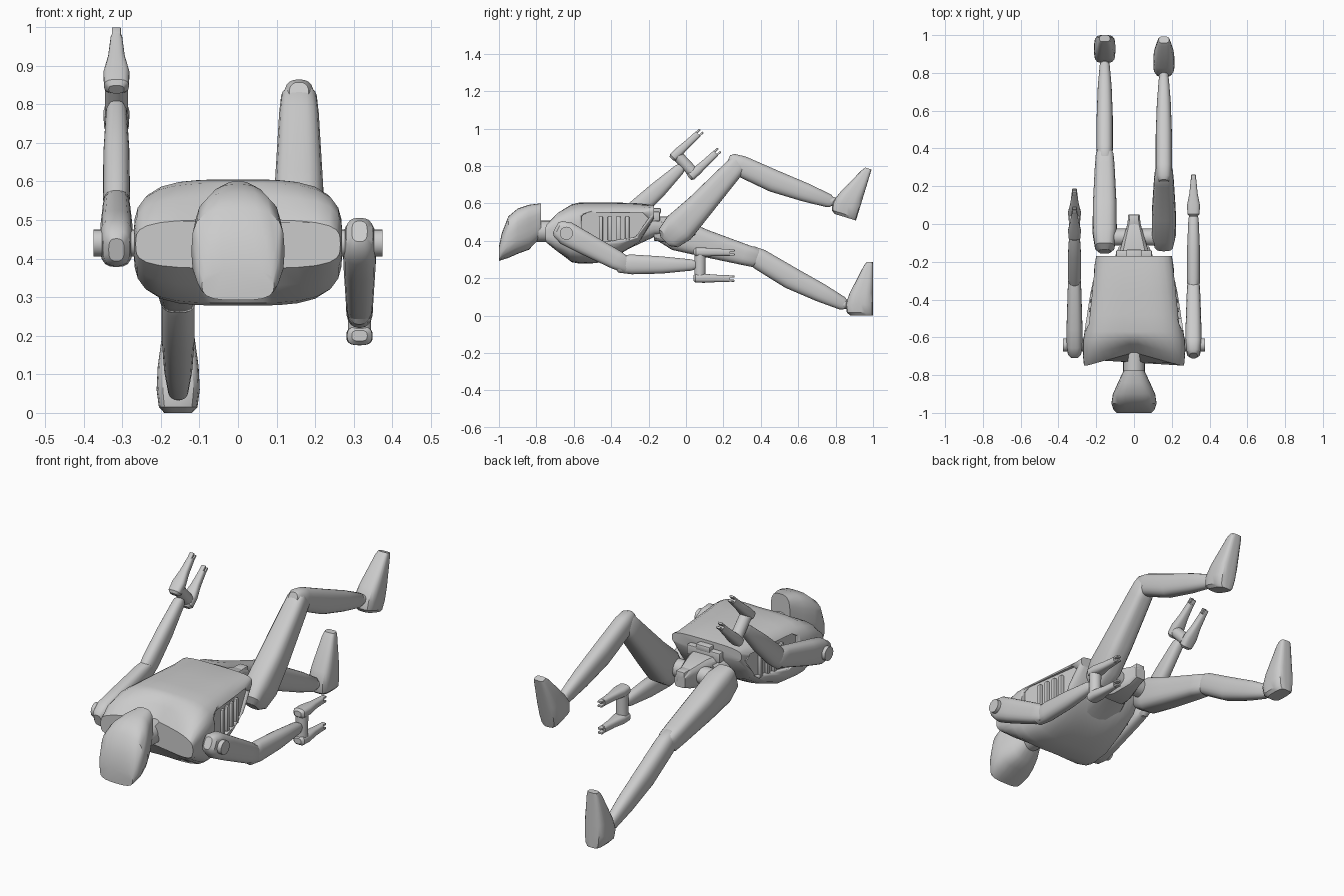
import bpy, bmesh
from math import sin, cos, pi, atan2, hypot, radians
from mathutils import Matrix, Vector

cube = bpy.data.objects.get("Cube")
if cube:
    bpy.data.objects.remove(cube, do_unlink=True)


def finish(name, bm, matrix=Matrix(), angle=35):
    bmesh.ops.recalc_face_normals(bm, faces=bm.faces)
    mesh = bpy.data.meshes.new(name)
    bm.to_mesh(mesh)
    bm.free()
    obj = bpy.data.objects.new(name, mesh)
    bpy.context.collection.objects.link(obj)
    obj.matrix_world = matrix
    bpy.ops.object.select_all(action='DESELECT')
    obj.select_set(True)
    bpy.context.view_layer.objects.active = obj
    bpy.ops.object.shade_smooth_by_angle(angle=radians(angle))
    return obj


def loft(name, stations, matrix=Matrix(), power=3, sides=24, warp=None):
    """Skin superellipse rings (y, half_width, top, bottom) along local y."""
    bm = bmesh.new()
    rings = []
    for y, hw, top, bottom in stations:
        mid, half = (top + bottom) / 2, (top - bottom) / 2
        ring = []
        for i in range(sides):
            a = 2 * pi * (i + 0.5) / sides
            c, s = cos(a), sin(a)
            r = (abs(c) ** power + abs(s) ** power) ** (-1 / power)
            ring.append(bm.verts.new((hw * c * r, y, mid + half * s * r)))
        rings.append(ring)
    for a, b in zip(rings, rings[1:]):
        for i in range(sides):
            j = (i + 1) % sides
            bm.faces.new((a[i], a[j], b[j], b[i]))
    bm.faces.new(rings[0])
    bm.faces.new(rings[-1])
    if warp:
        for v in bm.verts:
            warp(v.co)
    return finish(name, bm, matrix)


def cylinder(name, start, end, radius, matrix=Matrix()):
    start, end = Vector(start), Vector(end)
    axis = end - start
    place = Matrix.Translation((start + end) / 2) @ axis.to_track_quat('Z', 'Y').to_matrix().to_4x4()
    bm = bmesh.new()
    bmesh.ops.create_cone(bm, cap_ends=True, segments=24, radius1=radius, radius2=radius,
                          depth=axis.length, matrix=place)
    return finish(name, bm, matrix)


def box(name, centre, size, matrix=Matrix(), bevel=0.005):
    bm = bmesh.new()
    bmesh.ops.create_cube(bm, size=1, matrix=Matrix.Translation(centre) @ Matrix.Diagonal((*size, 1)))
    bmesh.ops.bevel(bm, geom=bm.edges[:], offset=bevel, segments=2, affect='EDGES', profile=0.5)
    return finish(name, bm, matrix)


def frame(x, joint, angle):
    return Matrix.Translation((x, *joint)) @ Matrix.Rotation(angle, 4, 'X')


def aim(a, b):
    return atan2(b[1] - a[1], b[0] - a[0]), hypot(b[0] - a[0], b[1] - a[1])


# Torso shell with a front face that is recessed around the neck
def collar(co):
    if co.y < -0.6:
        co.y += 0.07 * max(0, 1 - abs(co.x) / 0.25) * min(1, (-0.6 - co.y) / 0.1)


torso = loft("torso", [(-0.75, 0.265, 0.50, 0.375), (-0.70, 0.27, 0.56, 0.33), (-0.62, 0.27, 0.595, 0.285),
                       (-0.57, 0.262, 0.604, 0.278), (-0.48, 0.25, 0.605, 0.28), (-0.36, 0.232, 0.604, 0.325),
                       (-0.25, 0.215, 0.60, 0.39), (-0.17, 0.20, 0.59, 0.52)], power=3.8, sides=40, warp=collar)


# Recessed side panels with vent slats
def flank(y):
    return 0.2 + 0.145 * (-0.17 - y)


outline = [(-0.56, 0.53), (-0.53, 0.55), (-0.23, 0.55), (-0.2, 0.52), (-0.27, 0.42), (-0.5, 0.385), (-0.56, 0.43)]
for side, tag in ((1, "left"), (-1, "right")):
    bm = bmesh.new()
    inner = [bm.verts.new((side * (flank(y) - 0.018), y, z)) for y, z in outline]
    face = bm.faces.new(inner)
    extruded = bmesh.ops.extrude_face_region(bm, geom=[face])
    for v in extruded["geom"]:
        if isinstance(v, bmesh.types.BMVert):
            v.co.x = side * 0.4
    cutter = finish("panel_cutter", bm)
    cutter.hide_render = True
    bpy.context.view_layer.objects.active = torso
    mod = torso.modifiers.new("panel", 'BOOLEAN')
    mod.operation, mod.object, mod.solver = 'DIFFERENCE', cutter, 'EXACT'
    bpy.ops.object.modifier_apply(modifier=mod.name)
    bpy.data.objects.remove(cutter, do_unlink=True)
    for i in range(4):
        y = -0.455 + 0.047 * i
        box(f"{tag}_vent_{i + 1}", (side * (flank(y) - 0.014), y, 0.465), (0.024, 0.022, 0.13))

# Belly, pelvis and waist fittings
loft("belly", [(-0.46, 0.17, 0.5, 0.30), (-0.3, 0.15, 0.52, 0.36), (-0.17, 0.10, 0.52, 0.42),
               (-0.12, 0.08, 0.51, 0.43)])
loft("pelvis", [(-0.17, 0.085, 0.53, 0.40), (-0.1, 0.065, 0.53, 0.39), (0.0, 0.035, 0.51, 0.41),
                (0.05, 0.03, 0.49, 0.43)], power=6)
box("waist_block", (0, -0.165, 0.53), (0.19, 0.05, 0.05))
box("waist_latch", (0, -0.17, 0.56), (0.08, 0.07, 0.03))
box("pelvis_cap", (0, 0.02, 0.48), (0.05, 0.06, 0.06))
cylinder("hip_axle", (-0.15, -0.07, 0.46), (0.15, -0.07, 0.46), 0.045)

# Neck and head
cylinder("neck", (0, -0.82, 0.45), (0, -0.62, 0.45), 0.057)
loft("head", [(-1.0, 0.093, 0.37, 0.292), (-0.985, 0.108, 0.44, 0.297), (-0.95, 0.12, 0.53, 0.308),
              (-0.9, 0.112, 0.572, 0.33), (-0.84, 0.085, 0.592, 0.352), (-0.775, 0.055, 0.6, 0.42)], power=3.2)


# Arms
def arm(tag, x, shoulder, elbow, wrist):
    side = 1 if x > 0 else -1
    cylinder(tag + "_shoulder_axle", (side * 0.22, *shoulder), (side * 0.375, *shoulder), 0.035)
    angle, length = aim(shoulder, elbow)
    loft(tag + "_upper_arm", [(-0.065, 0.02, 0.03, -0.03), (-0.05, 0.035, 0.047, -0.047), (0, 0.043, 0.064, -0.064),
                              (0.1, 0.042, 0.06, -0.062), (length - 0.05, 0.036, 0.052, -0.052),
                              (length + 0.02, 0.032, 0.042, -0.042), (length + 0.04, 0.018, 0.02, -0.02)],
         frame(x, shoulder, angle))
    angle, length = aim(elbow, wrist)
    hand = frame(x, wrist, angle)
    loft(tag + "_forearm", [(-0.05, 0.018, 0.025, -0.025), (-0.03, 0.03, 0.046, -0.046), (0.04, 0.035, 0.052, -0.054),
                            (0.2, 0.034, 0.044, -0.048), (length - 0.01, 0.027, 0.03, -0.03),
                            (length + 0.01, 0.02, 0.022, -0.022)], frame(x, elbow, angle), power=2.5)
    cylinder(tag + "_gripper_hub", (0, 0.035, -0.06), (0, 0.035, 0.06), 0.03, hand)
    for n, label in ((0.07, "upper"), (-0.07, "lower")):
        loft(f"{tag}_{label}_finger", [(0, 0.02, n + 0.014, n - 0.014), (0.012, 0.032, n + 0.024, n - 0.024),
                                       (0.06, 0.034, n + 0.024, n - 0.024), (0.12, 0.022, n + 0.02, n - 0.02),
                                       (0.195, 0.015, n + 0.018, n - 0.018)], hand)
        for k, edge in ((0.011, "a"), (-0.011, "b")):
            box(f"{tag}_{label}_fingertip_{edge}", (0, 0.2, n + k), (0.024, 0.04, 0.011), hand, 0.003)


arm("left", 0.315, (-0.64, 0.44), (-0.33, 0.275), (0.04, 0.27))
arm("right", -0.315, (-0.64, 0.44), (-0.30, 0.535), (-0.03, 0.787))


# Legs
def leg(tag, x, hip, knee, ankle, toe_angle):
    angle, length = aim(hip, knee)
    loft(tag + "_thigh", [(-0.075, 0.03, 0.02, -0.05), (-0.05, 0.052, 0.055, -0.085), (0.03, 0.064, 0.07, -0.105),
                          (0.18, 0.063, 0.056, -0.09), (length - 0.06, 0.052, 0.048, -0.065),
                          (length, 0.047, 0.047, -0.058), (length + 0.03, 0.03, 0.035, -0.035)],
         frame(x, hip, angle), power=3.5)
    angle, length = aim(knee, ankle)
    loft(tag + "_shin", [(-0.05, 0.025, 0.03, -0.03), (-0.03, 0.038, 0.046, -0.044), (0.03, 0.043, 0.056, -0.058),
                         (0.22, 0.043, 0.052, -0.068), (0.4, 0.037, 0.05, -0.05),
                         (length - 0.02, 0.027, 0.042, -0.03), (length, 0.02, 0.03, -0.02)],
         frame(x, knee, angle), power=2.6)
    foot = frame(x, ankle, toe_angle)
    cylinder(tag + "_ankle", (0, 0.01, 0.03), (0, 0.01, -0.06), 0.025, foot)
    loft(tag + "_foot", [(-0.05, 0.036, -0.03, -0.15), (-0.035, 0.05, -0.01, -0.15), (0.01, 0.056, -0.003, -0.15),
                         (0.07, 0.053, -0.025, -0.15), (0.215, 0.033, -0.1, -0.15),
                         (0.235, 0.027, -0.115, -0.15)], foot, power=4)


leg("left", 0.158, (-0.07, 0.46), (0.27, 0.81), (0.78, 0.60), radians(73))
leg("right", -0.155, (-0.07, 0.46), (0.37, 0.315), (0.85, 0.05), radians(90))
